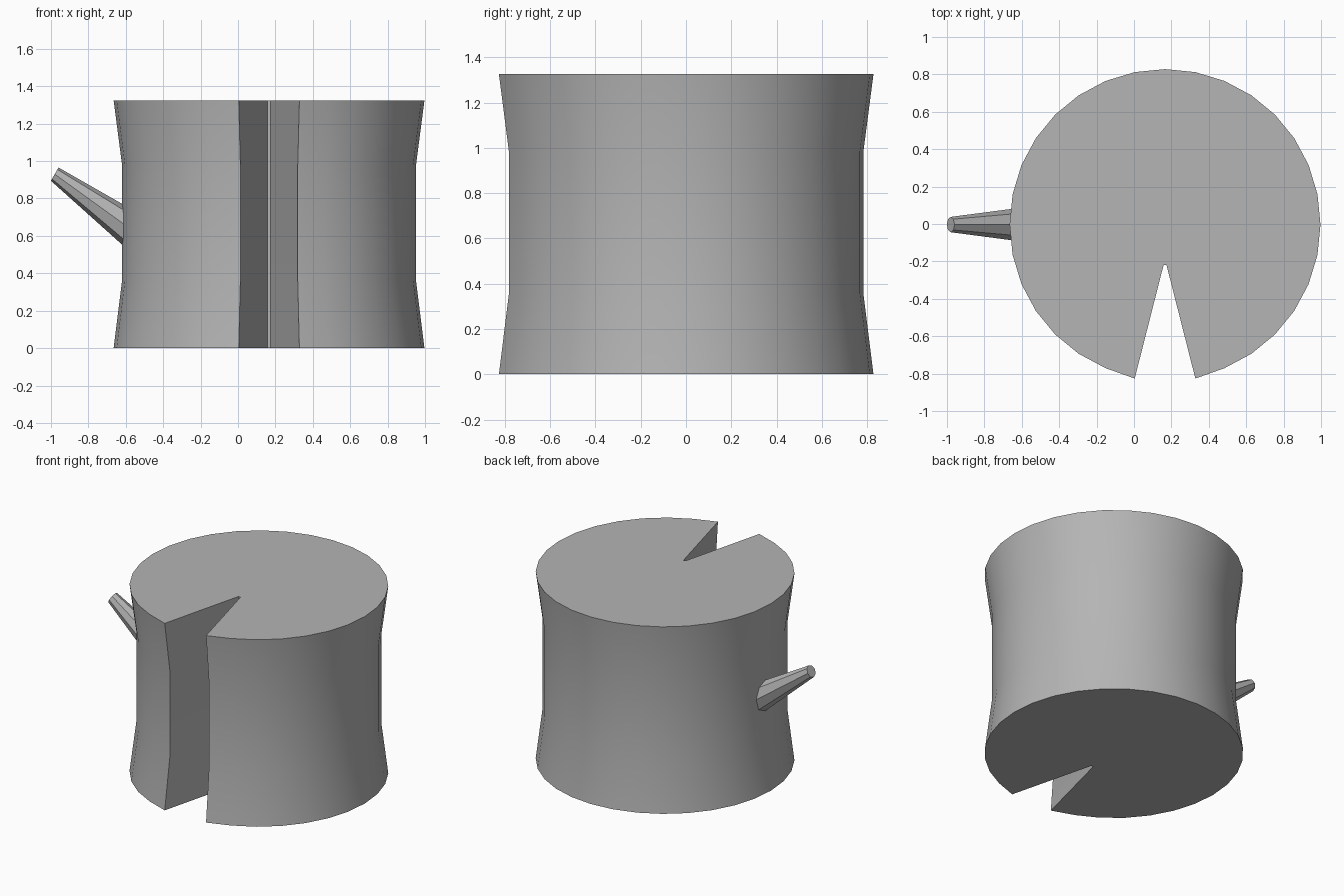
import bpy
from math import sin, cos, pi, radians
from mathutils import Vector

if "Cube" in bpy.data.objects:
    bpy.data.objects.remove(bpy.data.objects["Cube"])

CX, CY = 0.166, -0.003

# Dark grey wood
grey = bpy.data.materials.new("dark_grey")
grey.diffuse_color = (0.46, 0.46, 0.46, 1)
grey.use_nodes = True
grey.node_tree.nodes["Principled BSDF"].inputs["Base Color"].default_value = grey.diffuse_color


def loft(name, rings):
    """Skin a list of equal-length closed rings and cap both ends."""
    n = len(rings[0])
    verts = [p for ring in rings for p in ring]
    faces = [tuple(reversed(range(n))), tuple(range(len(verts) - n, len(verts)))]
    for k in range(len(rings) - 1):
        for i in range(n):
            j = (i + 1) % n
            faces.append((k*n + i, k*n + j, (k+1)*n + j, (k+1)*n + i))
    mesh = bpy.data.meshes.new(name)
    mesh.from_pydata(verts, [], faces)
    mesh.update()
    mesh.materials.append(grey)
    obj = bpy.data.objects.new(name, mesh)
    bpy.context.collection.objects.link(obj)
    return obj


# Trunk: waisted 32-sided log, with the front vertex pushed in as a split
def trunk_ring(radius, z):
    pts = []
    for i in range(32):
        a = -pi/2 + i * 2*pi/32
        if i == 0:
            pts += [(CX - 0.008, -0.22, z), (CX + 0.008, -0.22, z)]
        else:
            lip = 1.01 if i in (1, 31) else 1   # split lips bulge slightly
            pts.append((CX + radius*cos(a), CY + lip*radius*sin(a), z))
    return pts


trunk = loft("trunk", [trunk_ring(r, z) for r, z in
                       [(0.831, 0), (0.786, 0.36), (0.786, 0.98), (0.831, 1.325)]])

# Smooth the bark, keep rims and split edges sharp
bpy.context.view_layer.objects.active = trunk
trunk.select_set(True)
bpy.ops.object.shade_smooth_by_angle(angle=radians(30))


# Branch: tapered eight-sided stub rising out of the left side
def branch_ring(centre, radius, tilt, n=8):
    u = Vector((0, -1, 0))
    v = Vector((sin(tilt), 0, cos(tilt)))
    return [Vector(centre) + radius * (u*cos(a) + v*sin(a))
            for a in (i * 2*pi/n for i in range(n))]


branch = loft("branch", [branch_ring((-0.53, -0.003, 0.605), 0.1, radians(32)),
                         branch_ring((-0.98, -0.003, 0.93), 0.041, radians(30))])
branch.data.flip_normals()
